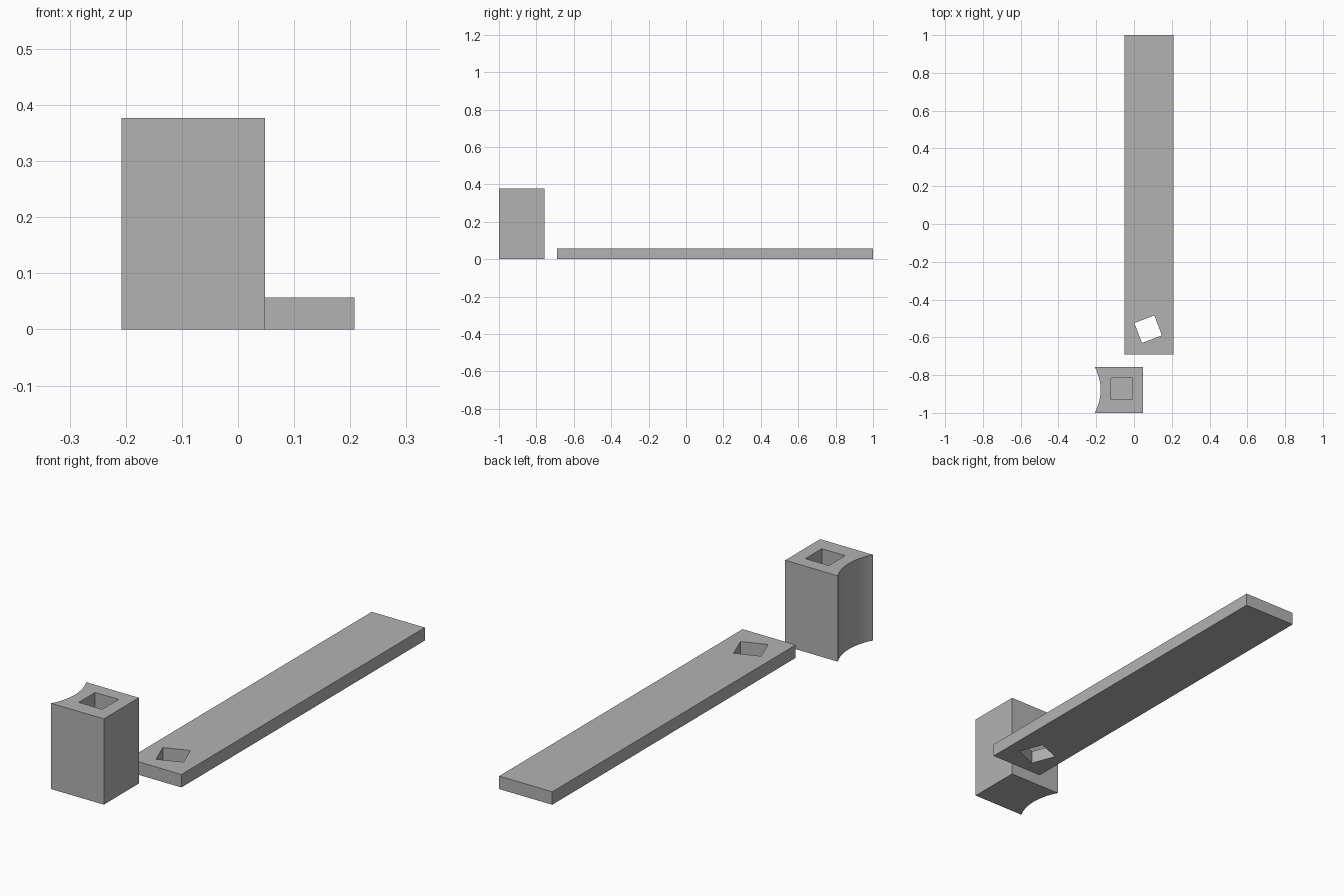
import bpy
import bmesh
import math
from mathutils import Matrix, Vector

if "Cube" in bpy.data.objects:
    bpy.data.objects.remove(bpy.data.objects["Cube"], do_unlink=True)

# One plain grey for both parts
grey = bpy.data.materials.new("plain_grey")
grey.use_nodes = True
colour = (0.45, 0.45, 0.45, 1)
grey.diffuse_color = colour
grey.node_tree.nodes["Principled BSDF"].inputs["Base Color"].default_value = colour


def prism(name, outline, z0, z1):
    """Extrude a flat outline straight up from z0 to z1."""
    bm = bmesh.new()
    face = bm.faces.new([bm.verts.new((x, y, z0)) for x, y in outline])
    top = bmesh.ops.extrude_face_region(bm, geom=[face])["geom"]
    verts = [v for v in top if isinstance(v, bmesh.types.BMVert)]
    bmesh.ops.translate(bm, verts=verts, vec=(0, 0, z1 - z0))
    bmesh.ops.recalc_face_normals(bm, faces=bm.faces)
    mesh = bpy.data.meshes.new(name)
    bm.to_mesh(mesh)
    bm.free()
    mesh.materials.append(grey)
    obj = bpy.data.objects.new(name, mesh)
    bpy.context.collection.objects.link(obj)
    return obj


def square(centre, side, angle):
    h = side / 2
    turn = Matrix.Rotation(math.radians(angle), 2)
    return [turn @ Vector(p) + Vector(centre)
            for p in ((-h, -h), (h, -h), (h, h), (-h, h))]


def cut_socket(obj, centre, side, angle, z0, z1):
    """Cut a square socket, then discard the cutter."""
    cutter = prism("socket_cutter", square(centre, side, angle), z0, z1)
    cutter.hide_render = True
    mod = obj.modifiers.new("socket", 'BOOLEAN')
    mod.operation = 'DIFFERENCE'
    mod.solver = 'EXACT'
    mod.object = cutter
    bpy.ops.object.select_all(action='DESELECT')
    bpy.context.view_layer.objects.active = obj
    obj.select_set(True)
    bpy.ops.object.modifier_apply(modifier=mod.name)
    bpy.data.objects.remove(cutter, do_unlink=True)
    bpy.ops.object.shade_smooth_by_angle(angle=math.radians(30))


# Long flat plank with a twisted square hole right through it
plank = prism("plank", [(-0.05, -0.69), (0.208, -0.69), (0.208, 1), (-0.05, 1)], 0, 0.057)
cut_socket(plank, (0.075, -0.557), 0.113, 21, -0.1, 0.2)

# Upright block with one hollowed side and a blind square socket on top
left, right, front, back, sag = -0.208, 0.048, -1.0, -0.757, 0.031
half = (back - front) / 2
radius = (half ** 2 + sag ** 2) / (2 * sag)
spread = math.asin(half / radius)
steps = 24
outline = [(left, front), (right, front), (right, back), (left, back)]
for i in range(1, steps):
    a = spread * (1 - 2 * i / steps)
    outline.append((left + sag - radius + radius * math.cos(a),
                    (front + back) / 2 + radius * math.sin(a)))
block = prism("block", outline, 0, 0.377)
cut_socket(block, (-0.066, -0.873), 0.114, 0, 0.19, 0.5)
